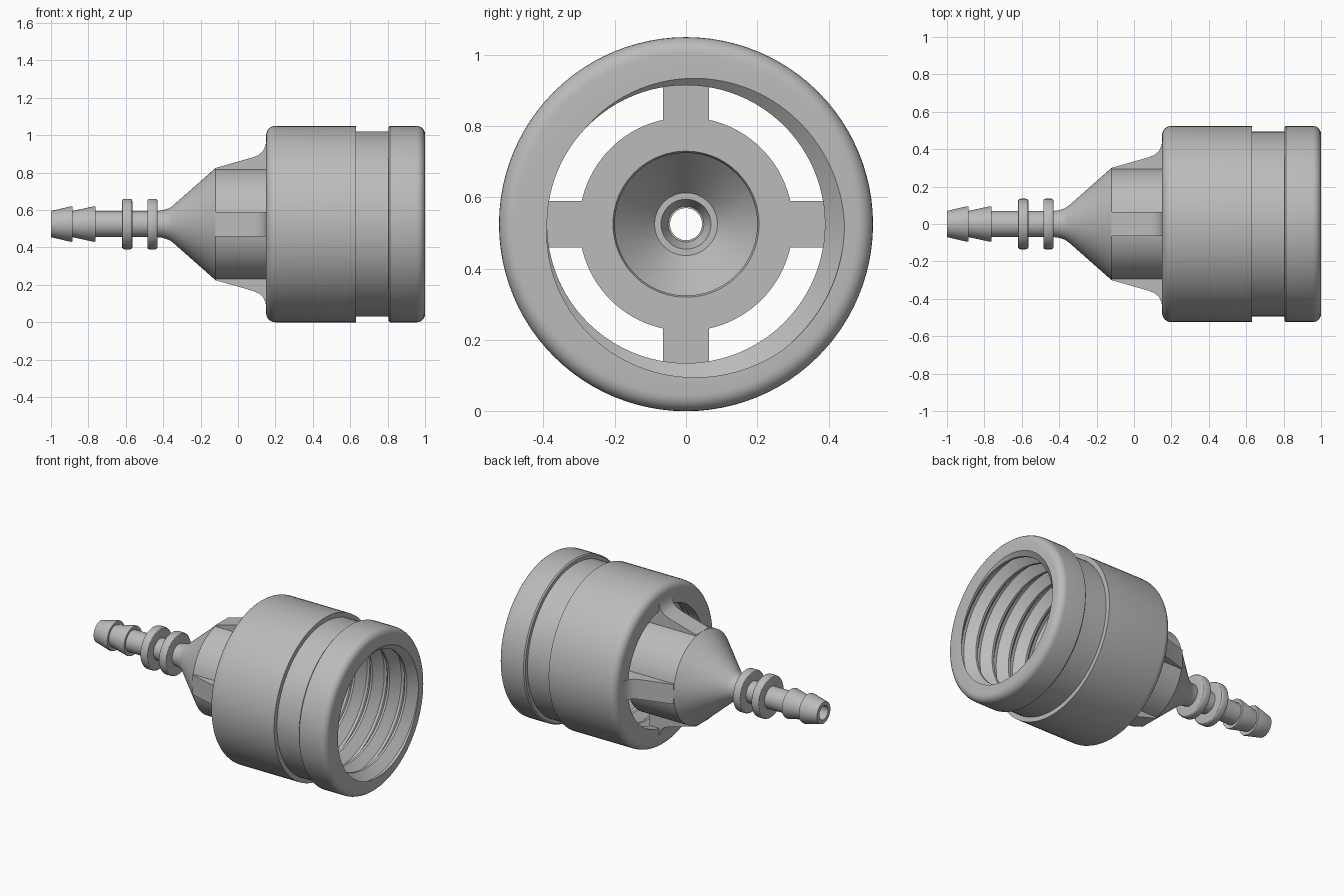
import bpy, bmesh, math
from mathutils import Matrix

if "Cube" in bpy.data.objects:
    bpy.data.objects.remove(bpy.data.objects["Cube"], do_unlink=True)

AXIS_Z = 0.525   # height of the part's long axis, which runs along x
SEGS = 96

grey = bpy.data.materials.new("plain grey plastic")
grey.use_nodes = True
grey.diffuse_color = (0.5, 0.5, 0.5, 1)
grey.node_tree.nodes["Principled BSDF"].inputs["Base Color"].default_value = (0.5, 0.5, 0.5, 1)


def finish(name, bm):
    """Clean the mesh, place it on the axis and shade it."""
    bmesh.ops.remove_doubles(bm, verts=bm.verts, dist=0.0002)
    bmesh.ops.dissolve_degenerate(bm, edges=bm.edges, dist=0.0001)
    bmesh.ops.recalc_face_normals(bm, faces=bm.faces)
    mesh = bpy.data.meshes.new(name)
    bm.to_mesh(mesh)
    bm.free()
    mesh.materials.append(grey)
    obj = bpy.data.objects.new(name, mesh)
    bpy.context.collection.objects.link(obj)
    obj.location.z = AXIS_Z
    bpy.ops.object.select_all(action="DESELECT")
    obj.select_set(True)
    bpy.context.view_layer.objects.active = obj
    bpy.ops.object.shade_smooth_by_angle(angle=math.radians(30))
    return obj


def revolve(name, section):
    """Sweep a closed (x, radius) section, which may vary with angle, round x."""
    bm = bmesh.new()
    columns = []
    for i in range(SEGS + 1):
        a = math.tau * i / SEGS
        columns.append([bm.verts.new((x, r * math.cos(a), r * math.sin(a)))
                        for x, r in section(a)])
    for c, d in zip(columns, columns[1:]):
        for j in range(len(c)):
            k = (j + 1) % len(c)
            bm.faces.new((c[j], c[k], d[k], d[j]))
    return finish(name, bm)


def arc(cx, cr, radius, start, end, steps=6):
    """Points of a rounded corner, angles in degrees."""
    out = []
    for i in range(steps + 1):
        t = math.radians(start + (end - start) * i / steps)
        out.append((cx + radius * math.cos(t), cr + radius * math.sin(t)))
    return out


# Threaded collar: rounded outside with a groove, helical thread inside
BACK, LEDGE, FRONT = 0.15, 0.22, 1.0
OUTER, ROOT, CREST, PITCH = 0.525, 0.445, 0.39, 0.125
THREAD = [(0, CREST), (0.12, CREST), (0.5, ROOT), (0.65, ROOT), (1, CREST)]


def thread_radius(phase):
    phase %= 1
    for (p, r), (q, s) in zip(THREAD, THREAD[1:]):
        if phase <= q:
            return r + (s - r) * (phase - p) / (q - p)


def collar_section(angle):
    outside = [(BACK, CREST)]
    outside += arc(BACK + 0.05, OUTER - 0.05, 0.05, 180, 90)
    outside += [(0.63, OUTER), (0.63, 0.495), (0.805, 0.495), (0.805, OUTER - 0.008)]
    outside += [(0.813, OUTER)]
    outside += arc(FRONT - 0.045, OUTER - 0.045, 0.045, 90, 0)
    bore = []
    turn = angle / math.tau - 0.5
    for k in range(2, -10, -1):
        for p, _ in reversed(THREAD[:-1]):
            x = FRONT + PITCH * (k + p + turn)
            x = min(max(x, LEDGE), FRONT)
            bore.append((x, thread_radius((x - FRONT) / PITCH - turn)))
    return outside + bore + [(LEDGE, CREST)]


revolve("threaded_collar", collar_section)

# Hollow hub with cone, stem and hose barbs in one turned profile
hub = [(LEDGE, 0.205), (LEDGE, 0.3), (-0.12, 0.3), (-0.35, 0.097), (-0.37, 0.084),
       (-0.4, 0.074), (-0.43, 0.07)]


def flange(x0, x1, radius=0.135, bevel=0.012):
    return ([(x1, 0.07)] + arc(x1 - bevel, radius - bevel, bevel, 0, 90, 3)
            + arc(x0 + bevel, radius - bevel, bevel, 90, 180, 3) + [(x0, 0.07)])


def barb(x0, x1):
    return [(x1 - 0.005, 0.07), (x1, 0.093), (x1 - 0.008, 0.095), (x0, 0.07)]


hub += flange(-0.485, -0.43) + flange(-0.62, -0.565)
hub += barb(-0.885, -0.762) + barb(-1.0, -0.885)
hub += [(-1.0, 0.045), (-0.3, 0.045), (-0.3, 0.05), (-0.25, 0.07), (-0.25, 0.088),
        (-0.12, 0.2), (LEDGE - 0.01, 0.2)]
revolve("hub_and_hose_barb", lambda angle: hub)

# Four ribs joining the hub to the collar
rib = [(-0.12, 0.285), (-0.12, 0.3), (0.08, 0.357), (0.115, 0.372), (0.135, 0.393),
       (0.147, 0.42), (0.152, 0.45), (0.165, 0.45), (LEDGE, CREST), (LEDGE, 0.285)]
HALF = 0.065
for index, side in enumerate(("left", "top", "right", "bottom")):
    bm = bmesh.new()
    face = bm.faces.new([bm.verts.new((x, -HALF, r)) for x, r in rib])
    grown = bmesh.ops.extrude_face_region(bm, geom=[face])["geom"]
    bmesh.ops.translate(bm, vec=(0, 2 * HALF, 0),
                        verts=[v for v in grown if isinstance(v, bmesh.types.BMVert)])
    bmesh.ops.rotate(bm, verts=bm.verts, matrix=Matrix.Rotation(index * math.pi / 2, 3, "X"))
    finish("support_rib_" + str(index + 1), bm)
